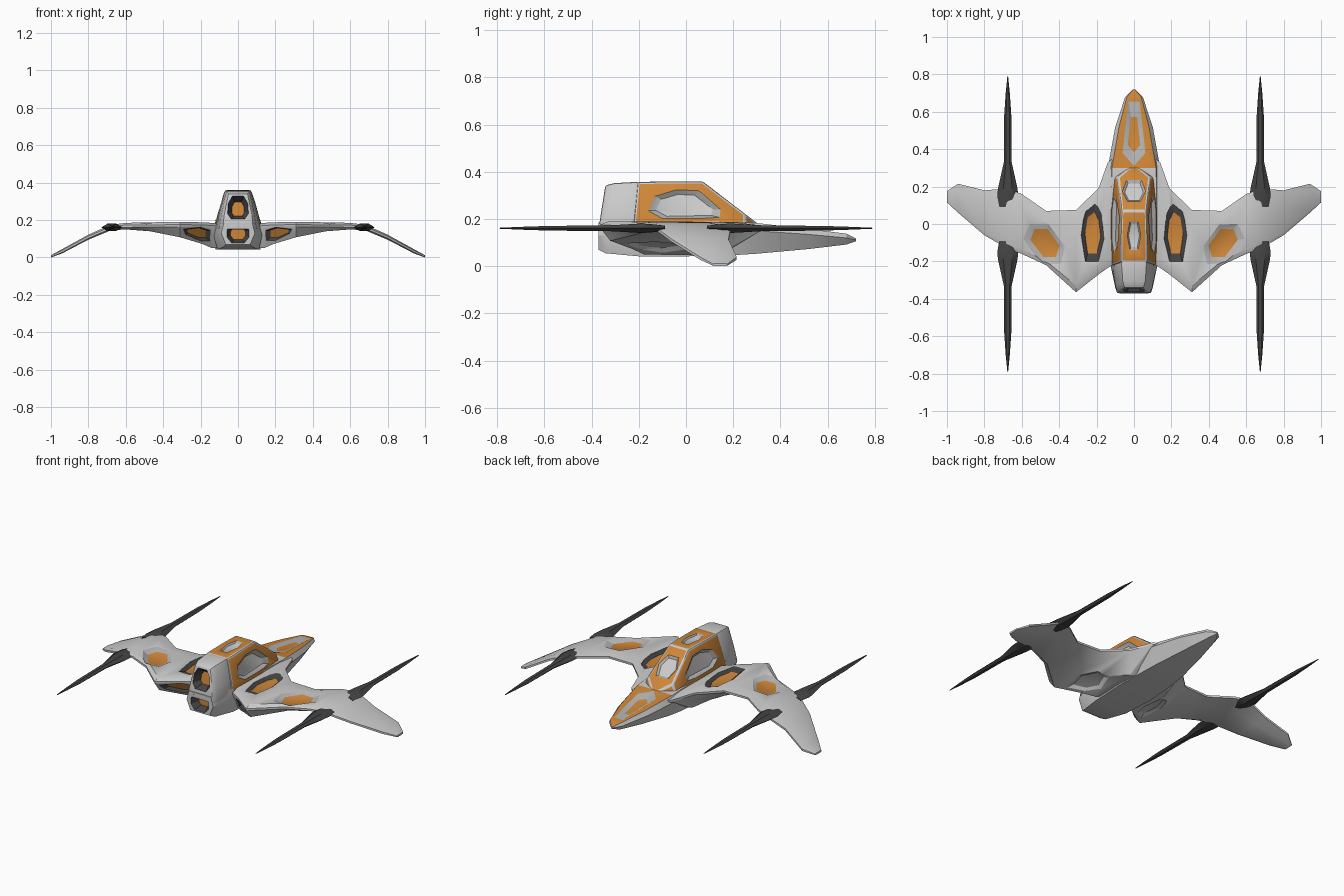
import bpy, bmesh, math
from mathutils import Vector
from mathutils.bvhtree import BVHTree
from mathutils.geometry import normal

if "Cube" in bpy.data.objects:
    bpy.data.objects.remove(bpy.data.objects["Cube"])

# shared palette: every object carries the same slots so cutters can paint recesses
GREY, ORANGE, DARK, PALE = range(4)
MATS = []
for n, c in (("hull_grey", (.58, .58, .58)), ("orange", (.62, .24, .04)),
             ("dark_grey", (.06, .06, .06)), ("pale_grey", (.46, .46, .46))):
    m = bpy.data.materials.new(n)
    m.diffuse_color = (*c, 1)
    m.use_nodes = True
    m.node_tree.nodes["Principled BSDF"].inputs["Base Color"].default_value = m.diffuse_color
    MATS.append(m)


def finish(name, bm):
    bmesh.ops.recalc_face_normals(bm, faces=bm.faces[:])
    me = bpy.data.meshes.new(name)
    bm.to_mesh(me)
    bm.free()
    for m in MATS:
        me.materials.append(m)
    ob = bpy.data.objects.new(name, me)
    bpy.context.collection.objects.link(ob)
    return ob


def loft(name, sections, mat=GREY, bevel=0, paint=None):
    """Skin closed rings of points, cap both ends."""
    bm = bmesh.new()
    rings = [[bm.verts.new(p) for p in s] for s in sections]
    n = len(rings[0])
    for a, b in zip(rings, rings[1:]):
        for i in range(n):
            j = (i + 1) % n
            bm.faces.new((a[i], a[j], b[j], b[i]))
    bm.faces.new(rings[0])
    bm.faces.new(rings[-1])
    bmesh.ops.recalc_face_normals(bm, faces=bm.faces[:])
    for f in bm.faces:
        f.material_index = mat
        if paint and paint(f):
            f.material_index = ORANGE
    if bevel:
        es = [e for e in bm.edges if e.calc_face_angle(0) > .5]
        bmesh.ops.bevel(bm, geom=es, offset=bevel, segments=2, profile=.5,
                        affect='EDGES', clamp_overlap=True)
    return finish(name, bm)


# projection axes for laying panel outlines onto a surface
VIEWS = {
    'top': (lambda a, b: (a, b, 2), (0, 0, -1)),
    'bottom': (lambda a, b: (a, b, -2), (0, 0, 1)),
    'rear': (lambda a, b: (a, -2, b), (0, 1, 0)),
    'right': (lambda a, b: (2, a, b), (-1, 0, 0)),
    'left': (lambda a, b: (-2, a, b), (1, 0, 0)),
}


def recess(ob, panels):
    """Cut sloped-wall panels: (view, outline, floor scale, depth, wall, floor)."""
    me = ob.data
    tree = BVHTree.FromPolygons([v.co for v in me.vertices],
                                [list(p.vertices) for p in me.polygons])
    bm = bmesh.new()
    for view, outline, k, d, wall, floor in panels:
        start, ray = VIEWS[view]
        ray = Vector(ray)
        hits = [tree.ray_cast(Vector(start(*p)), ray)[0] for p in outline]
        hits = [h for h in hits if h]
        if len(hits) < 3:
            continue
        c = sum(hits, Vector()) / len(hits)
        n = normal(hits)
        if n.dot(ray) > 0:
            n = -n
        h = min(d, .02)
        flat = [p - c - n * (p - c).dot(n) for p in hits]
        up = [bm.verts.new(c + p * (1 + (1 - k) * h / d) + n * h) for p in flat]
        lo = [bm.verts.new(c + p * k - n * d) for p in flat]
        for i in range(len(up)):
            j = (i + 1) % len(up)
            bm.faces.new((up[i], up[j], lo[j], lo[i])).material_index = wall
        bm.faces.new(up)
        bm.faces.new(lo).material_index = floor
    cutter = finish("panel_cutter", bm)
    cutter.hide_render = True
    mod = ob.modifiers.new("panels", 'BOOLEAN')
    mod.operation, mod.solver, mod.object = 'DIFFERENCE', 'EXACT', cutter
    bpy.context.view_layer.objects.active = ob
    bpy.ops.object.modifier_apply(modifier=mod.name)
    bpy.data.objects.remove(cutter)


def flip(outline, s):
    return [(a * s, b) for a, b in outline]


# drooping gull wing: x, leading y, trailing y, top z, bottom z
W = [(.10, .36, -.21, .18, .05), (.14, .33, -.235, .185, .05), (.19, .19, -.27, .188, .072),
     (.31, .075, -.365, .19, .108), (.47, .07, -.22, .188, .14), (.60, .16, -.16, .185, .15),
     (.68, .19, -.13, .175, .145), (.80, .18, -.06, .122, .095), (.94, .215, .06, .045, .022),
     (1.0, .175, .115, .012, 0)]


def wing_ring(x, f, r, zt, zb):
    c, ze, e = f - r, max(zt - .02, (zt + zb) / 2), min(.006, (zt - zb) * .3)
    return [(x, y, z) for y, z in (
        (f, ze + e), (f - .2 * c, zt), (r + .08 * c, zt), (r, ze + e),
        (r, ze - e), (r + .1 * c, zb), (f - .35 * c, zb), (f, ze - e))]


wing = loft("wing", [wing_ring(-s[0], *s[1:]) for s in reversed(W)] +
            [wing_ring(*s) for s in W])
inner = [(.21, .11), (.26, .07), (.28, -.06), (.26, -.205), (.19, -.205), (.16, -.08), (.175, .05)]
outer = [(.37, -.12), (.395, -.205), (.49, -.205), (.585, -.08), (.555, 0), (.455, 0)]
rear = [(.15, .09), (.20, .09), (.28, .125), (.285, .15), (.20, .163), (.147, .145)]
belly = [(.16, -.10), (.19, .0), (.25, -.01), (.29, -.13), (.27, -.26), (.19, -.2)]
panels = []
for s in (-1, 1):
    panels += [('top', flip(inner, s), .70, .014, DARK, ORANGE),
               ('top', flip(outer, s), .72, .014, PALE, ORANGE),
               ('rear', flip(rear, s), .72, .014, DARK, ORANGE),
               ('bottom', flip(belly, s), .75, .012, GREY, GREY)]
recess(wing, panels)

# fuselage and nose: y, top half width, top z, waist half width, waist z, bottom half width, bottom z
F = [(-.37, .075, .185, .09, .13, .065, .07), (-.34, .09, .188, .10, .13, .08, .055),
     (-.20, .115, .19, .13, .12, .11, .042), (.0, .12, .19, .135, .12, .12, .042),
     (.20, .12, .188, .14, .125, .11, .047), (.30, .118, .183, .14, .15, .10, .053),
     (.52, .08, .158, .10, .135, .06, .073), (.68, .038, .138, .047, .12, .025, .092),
     (.72, .004, .118, .006, .112, .003, .106)]
fuselage = loft("fuselage", [[(-a, y, p), (a, y, p), (b, y, q), (c, y, r), (-c, y, r), (-b, y, q)]
                             for y, a, p, b, q, c, r in F],
                paint=lambda f: f.normal.z > .7 and f.calc_center_median().y > .3)
nose = [(0, .31), (.06, .38), (.03, .655), (-.03, .655), (-.06, .38)]
lower_jet = [(-.035, .078), (.035, .078), (.06, .11), (.06, .145), (.04, .176),
             (-.04, .176), (-.06, .145), (-.06, .11)]
recess(fuselage, [('top', nose, .55, .012, PALE, ORANGE),
                  ('rear', lower_jet, .65, .045, DARK, ORANGE)])


# canopy and its rear engine cowl: bottom y, top y, half widths and top z
def cabin_ring(yb, yt, wb, wt, zt):
    zm, wm, ym = zt * .4 + .15 * .6, wt * .3 + wb * .7, yt * .4 + yb * .6
    return [(-wb, yb, .15), (-wm, ym, zm), (-wt, yt, zt), (wt, yt, zt), (wm, ym, zm), (wb, yb, .15)]


canopy = loft("canopy", [cabin_ring(*s) for s in (
    (-.225, -.205, .122, .072, .357), (-.05, -.05, .13, .07, .36), (.07, .07, .13, .066, .36),
    (.25, .25, .112, .085, .222), (.305, .305, .03, .02, .18))], ORANGE, .01)
side = [(-.16, .235), (-.13, .295), (-.04, .322), (.05, .318), (.15, .24), (.14, .208), (-.10, .203)]
shield = [(-.035, .12), (.035, .12), (.062, .175), (.04, .235), (-.04, .235), (-.062, .175)]
hatch = [(-.022, -.14), (.022, -.14), (.036, -.06), (.022, .015), (-.022, .015), (-.036, -.06)]
recess(canopy, [('right', side, .78, .014, PALE, GREY), ('left', side, .78, .014, PALE, GREY),
                ('top', shield, .8, .01, PALE, GREY), ('top', hatch, .8, .008, PALE, GREY)])

cowl = loft("engine_cowl", [cabin_ring(*s) for s in (
    (-.19, -.17, .108, .064, .352), (-.235, -.215, .116, .068, .357),
    (-.34, -.305, .10, .062, .352), (-.372, -.342, .085, .052, .342))], GREY, .008)
upper_jet = [(-.036, .205), (.036, .205), (.056, .235), (.052, .29), (.03, .328),
             (-.03, .328), (-.052, .29), (-.056, .235)]
recess(cowl, [('rear', upper_jet, .6, .045, DARK, ORANGE)])

# flat tapering lances fore and aft of each wing bend: y, half width, half thickness
G = [(.09, .045, .011), (.15, .056, .018), (.19, .052, .02), (.33, .021, .012),
     (.58, .019, .010), (.70, .011, .006), (.79, .002, .002)]
for side_name, sx in (("left", -1), ("right", 1)):
    for end_name, sy in (("fore", 1), ("aft", -1)):
        loft(f"{end_name}_lance_{side_name}", [
            [(sx * .675 + w * u, y * sy, .161 + t * v) for u, v in
             ((1, 0), (.45, 1), (-.45, 1), (-1, 0), (-.45, -1), (.45, -1))]
            for y, w, t in G], DARK)

# soft shading with crisp panel edges
for ob in bpy.data.objects:
    ob.select_set(True)
bpy.context.view_layer.objects.active = wing
bpy.ops.object.shade_smooth_by_angle(angle=math.radians(28))
